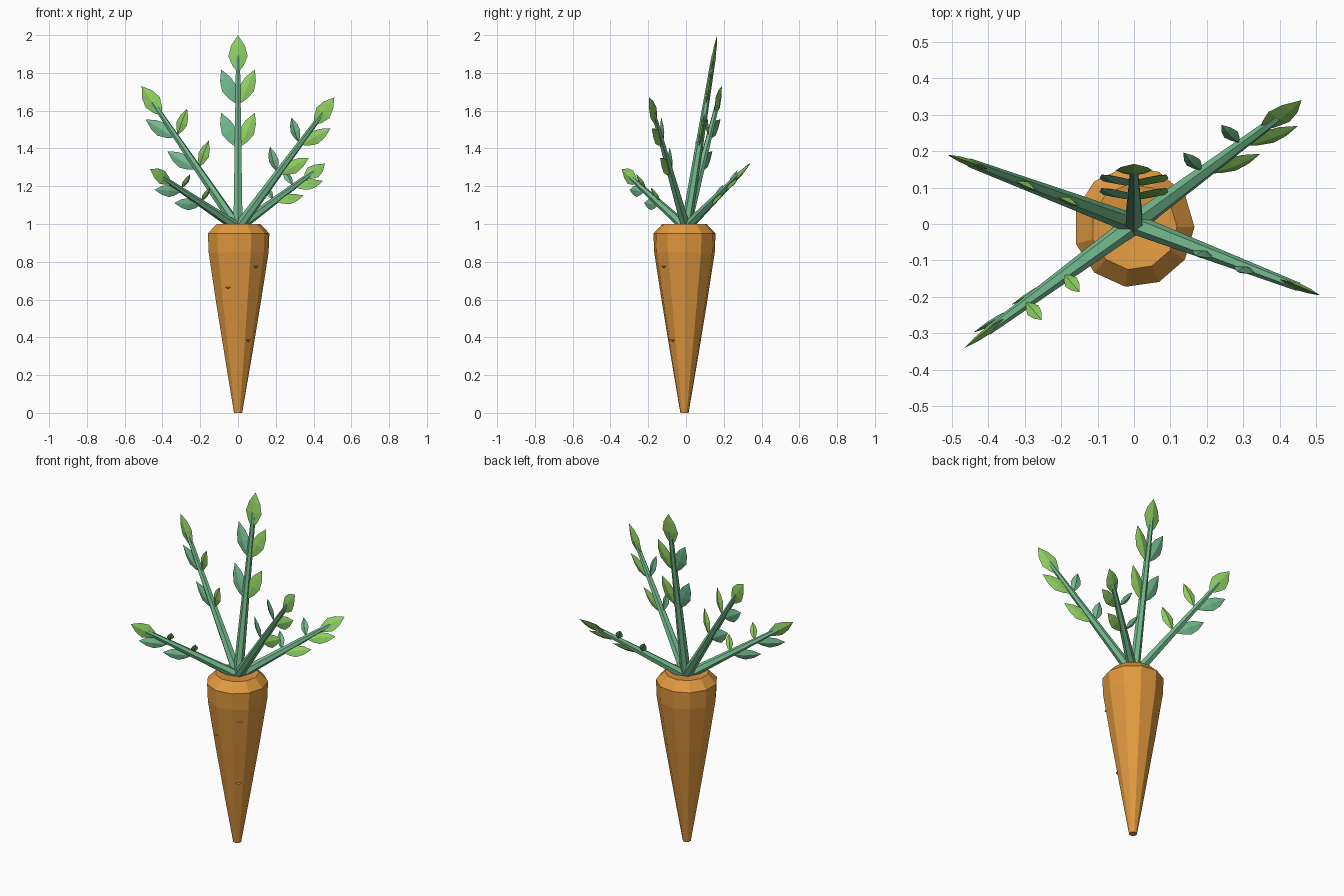
import bpy, bmesh, math
from mathutils import Vector

cube = bpy.data.objects.get("Cube")
if cube:
    bpy.data.objects.remove(cube, do_unlink=True)


def material(name, rgb):
    mat = bpy.data.materials.new(name)
    mat.use_nodes = True
    mat.diffuse_color = (*rgb, 1)
    bsdf = mat.node_tree.nodes["Principled BSDF"]
    bsdf.inputs["Base Color"].default_value = (*rgb, 1)
    bsdf.inputs["Roughness"].default_value = 0.9
    return mat


ORANGE = material("carrot orange", (0.75, 0.32, 0.05))
TEAL = material("stem green", (0.17, 0.49, 0.27))
LIME = material("leaf green", (0.27, 0.62, 0.12))


def finish(bm, name, mat):
    bmesh.ops.recalc_face_normals(bm, faces=bm.faces[:])
    mesh = bpy.data.meshes.new(name)
    bm.to_mesh(mesh)
    bm.free()
    mesh.materials.append(mat)
    obj = bpy.data.objects.new(name, mesh)
    bpy.context.collection.objects.link(obj)


def bridge(bm, a, b):
    n = len(a)
    for i in range(n):
        j = (i + 1) % n
        bm.faces.new((a[i], a[j], b[j], b[i]))


# Root: an eleven-sided lathe with a slightly sunken crown
SIDES = 11
ROOT_Y = -0.008
PROFILE = [(0.022, 0), (0.07, 0.28), (0.12, 0.58), (0.162, 0.85), (0.166, 0.95), (0.118, 1.0)]


def build_root():
    bm = bmesh.new()
    rings = []
    for r, z in PROFILE:
        rings.append([bm.verts.new((r * math.cos(k * math.tau / SIDES),
                                    r * math.sin(k * math.tau / SIDES) + ROOT_Y, z))
                      for k in range(SIDES)])
    for a, b in zip(rings, rings[1:]):
        bridge(bm, a, b)
    bm.faces.new(rings[0][::-1])
    crown = bm.verts.new((0, ROOT_Y, 0.985))
    top = rings[-1]
    for k in range(SIDES):
        bm.faces.new((top[k], top[(k + 1) % SIDES], crown))
    finish(bm, "carrot_root", ORANGE)


# Scars: little wedges that stand out of the middle of a facet
def build_scar(index, facet, z, radius):
    angle = (facet + 0.5) * math.tau / SIDES
    out = Vector((math.cos(angle), math.sin(angle), 0))
    side = Vector((-out.y, out.x, 0))
    up = Vector((0, 0, 1))
    base = out * radius + up * z + Vector((0, ROOT_Y, 0))
    bm = bmesh.new()
    pts = [base - side * 0.026 - out * 0.004, base + side * 0.026 - out * 0.004,
           base + out * 0.009 - up * 0.009, base - up * 0.016 - out * 0.006]
    bmesh.ops.convex_hull(bm, input=[bm.verts.new(p) for p in pts])
    finish(bm, f"root_scar_{index}", ORANGE)


# Stem: tapered six-sided rod
def build_stem(name, start, d, lateral, normal, length):
    bm = bmesh.new()
    rings = []
    for t, r in ((0, 0.028), (length, 0.012)):
        rings.append([bm.verts.new(start + d * t
                                   + lateral * r * math.sin(k * math.tau / 6)
                                   + normal * r * math.cos(k * math.tau / 6))
                      for k in range(6)])
    bridge(bm, *rings)
    bm.faces.new(rings[0])
    bm.faces.new(rings[1])
    finish(bm, name, TEAL)


# Leaf: pointed outline with a raised midrib on both sides
OUTLINE = [(0.2, 0.6), (0.45, 1.0), (0.72, 0.72)]


def build_leaf(name, base, axis, normal, length, half_width, mat):
    across = axis.cross(normal).normalized()
    normal = across.cross(axis)
    bm = bmesh.new()
    root = bm.verts.new(base)
    tip = bm.verts.new(base + axis * length)

    def row(offset):
        return [bm.verts.new(base + axis * length * t + offset(w)) for t, w in OUTLINE]

    left = row(lambda w: across * half_width * w)
    right = row(lambda w: across * -half_width * w)
    for sign in (1, -1):
        rib = row(lambda w: normal * sign * 0.01 * w)
        for edge in (left, right):
            bm.faces.new((root, edge[0], rib[0]))
            bm.faces.new((tip, edge[-1], rib[-1]))
            for i in range(len(rib) - 1):
                bm.faces.new((rib[i], edge[i], edge[i + 1], rib[i + 1]))
    finish(bm, name, mat)


# Sprig: one stem, two pairs of side leaves and an end leaf.
# inner_sign picks the side facing the crown's axis, whose leaves are
# smaller; inner gives their reach along, out from and in front of the stem.
def build_sprig(name, tip, facing, inner_sign, inner, inner_scale):
    start = Vector((0, 0, 0.98))
    d = Vector(tip) - start
    length = d.length
    d.normalize()
    lateral = d.cross(Vector(facing)).normalized()
    normal = lateral.cross(d)
    size = math.sqrt(length)
    build_stem(f"{name}_stem", start, d, lateral, normal, length - 0.11 * size)
    build_leaf(f"{name}_end_leaf", start + d * (length - 0.2 * size), d, normal,
               0.2 * size, 0.05 * size, LIME)
    for label, fraction in (("lower", 0.42), ("upper", 0.645)):
        for side, sign, mat in (("left", 1, LIME), ("right", -1, TEAL)):
            if sign == inner_sign:
                along, out, lean = inner
                scale = size * inner_scale
            else:
                along, out, lean = 0.92, 0.39, -0.3 * inner[2]
                scale = size
            axis = (d * along + lateral * sign * out + normal * lean).normalized()
            base = start + d * length * fraction + lateral * sign * 0.012
            build_leaf(f"{name}_{label}_{side}_leaf", base, axis, normal,
                       0.195 * scale, 0.04 * scale, mat)


build_root()
for i, (facet, z, r) in enumerate(((-4, 0.67, 0.128), (-2, 0.39, 0.085), (-2, 0.78, 0.145))):
    build_scar(i + 1, facet, z, r)

build_sprig("back_centre", (0, 0.165, 2.0), (0, -1, 0.16), 0, (1, 0, 0), 1)
build_sprig("back_right", (-0.51, 0.19, 1.73), (-0.3, -0.95, 0.03), 1, (0.5, 0.8, 0.1), 0.8)
build_sprig("front_left", (0.51, -0.195, 1.67), (-0.4, -0.9, 0.03), -1, (0.6, 0.75, 0.2), 0.75)
build_sprig("back_left", (0.46, 0.34, 1.32), (0.15, -0.74, 0.57), -1, (0.3, 0.95, 0), 0.65)
build_sprig("front_right", (-0.465, -0.34, 1.29), (0.6, -0.75, 0.1), 1, (0.25, 0.5, 0.6), 0.62)
